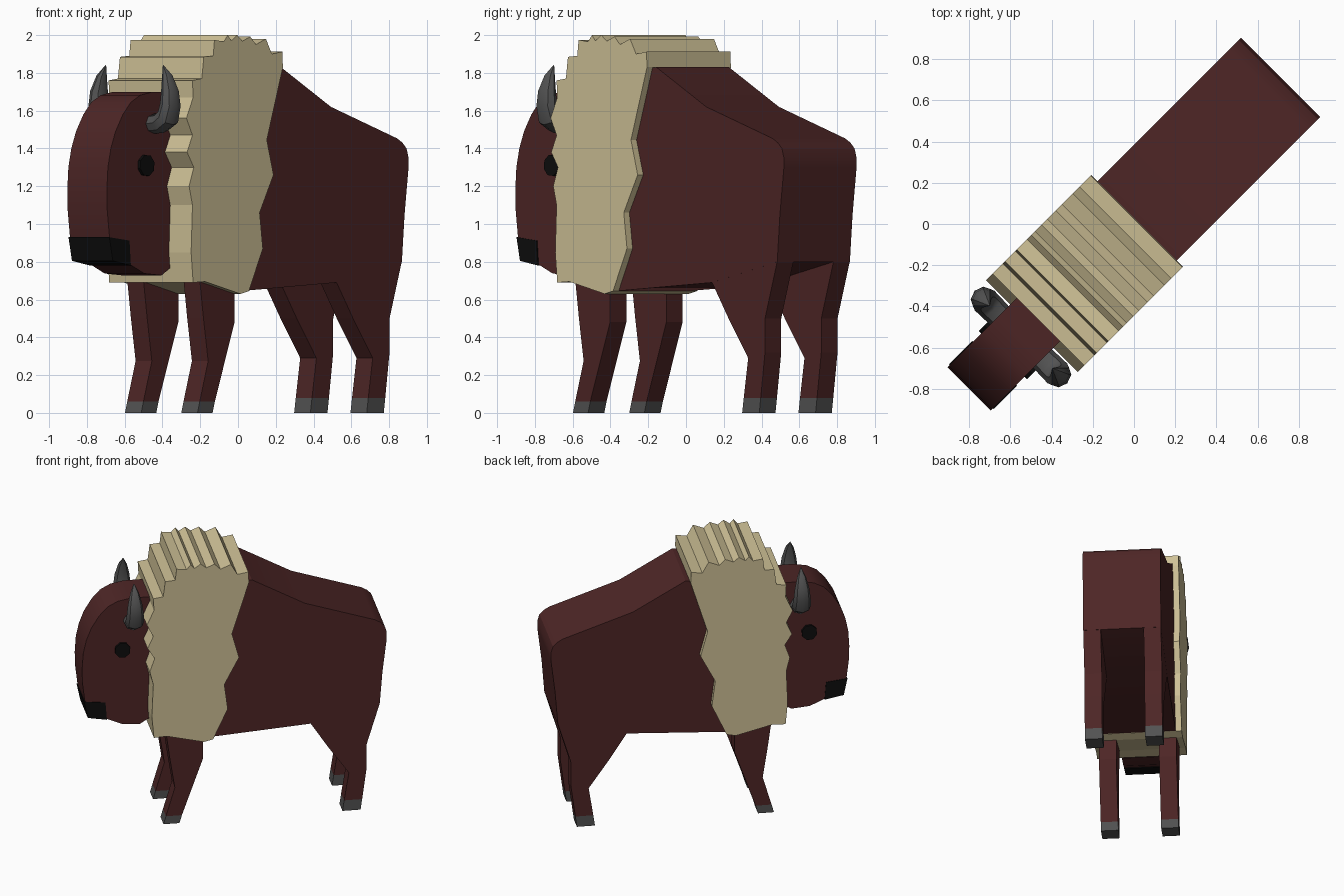
import bpy, bmesh, math
from mathutils import Matrix

# The animal is modelled facing -Y, then turned so the head points to (-x, -y)
TURN = Matrix.Rotation(math.radians(-45), 4, 'Z')


def material(name, rgb):
    m = bpy.data.materials.new(name)
    m.diffuse_color = (*rgb, 1)
    return m


BROWN = material("dark brown hide", (0.075, 0.019, 0.019))
CREAM = material("cream mane", (0.63, 0.54, 0.31))
GREY = material("horn grey", (0.085, 0.085, 0.085))
BLACK = material("black", (0.004, 0.004, 0.004))


def finish(name, bm, mat, smooth=None):
    bmesh.ops.recalc_face_normals(bm, faces=bm.faces[:])
    bm.transform(TURN)
    me = bpy.data.meshes.new(name)
    bm.to_mesh(me)
    bm.free()
    me.materials.append(mat)
    ob = bpy.data.objects.new(name, me)
    bpy.context.collection.objects.link(ob)
    if smooth:
        bpy.ops.object.select_all(action='DESELECT')
        ob.select_set(True)
        bpy.context.view_layer.objects.active = ob
        bpy.ops.object.shade_smooth_by_angle(angle=math.radians(smooth))
    return ob


def prism(name, profile, x0, x1, mat, smooth=None):
    """Extrude a side profile of (y, z) points from x0 to x1."""
    bm = bmesh.new()
    face = bm.faces.new([bm.verts.new((x0, y, z)) for y, z in profile])
    ext = bmesh.ops.extrude_face_region(bm, geom=[face])
    for v in ext['geom']:
        if isinstance(v, bmesh.types.BMVert):
            v.co.x = x1
    finish(name, bm, mat, smooth)


def horn(name, side):
    """Loft eight-sided rings along a curved path (x, z, radius, tilt)."""
    path = [(0.13, 1.53, 0.052, 0), (0.20, 1.535, 0.055, 15), (0.25, 1.565, 0.056, 45),
            (0.268, 1.63, 0.05, 80), (0.265, 1.70, 0.043, 100), (0.245, 1.78, 0.026, 112),
            (0.215, 1.84, 0.002, 115)]
    bm = bmesh.new()
    rings = []
    for x, z, r, tilt in path:
        t = math.radians(tilt)
        ring = []
        for i in range(8):
            p = math.tau * i / 8
            c, s = r * math.cos(p), r * 1.2 * math.sin(p)
            ring.append(bm.verts.new((side * (x - c * math.sin(t)), -0.775 + s, z + c * math.cos(t))))
        rings.append(ring)
    for a, b in zip(rings, rings[1:]):
        for i in range(8):
            j = (i + 1) % 8
            bm.faces.new((a[i], a[j], b[j], b[i]))
    bm.faces.new(rings[0])
    bm.faces.new(rings[-1])
    finish(name, bm, GREY, 40)


# Body with sloping back and rounded rump
prism("body", [(-0.50, 0.70), (-0.25, 0.645), (0.467, 0.69), (0.955, 0.80), (0.975, 1.05),
               (1.005, 1.30), (1.005, 1.35), (0.99, 1.40), (0.96, 1.43), (0.92, 1.453),
               (0.424, 1.62), (0.05, 1.83), (-0.50, 1.80)], -0.272, 0.272, BROWN, 25)

# Shaggy mane with jagged outline
prism("mane", [(0.022, 1.83), (-0.098, 1.445), (-0.048, 1.26), (-0.152, 1.06), (-0.128, 0.87),
               (-0.232, 0.645), (-0.296, 0.63), (-0.56, 0.695), (-0.65, 0.69), (-0.665, 0.85),
               (-0.655, 1.10), (-0.68, 1.20), (-0.645, 1.30), (-0.695, 1.38), (-0.655, 1.47),
               (-0.70, 1.56), (-0.65, 1.67), (-0.655, 1.76), (-0.585, 1.77), (-0.57, 1.885),
               (-0.50, 1.89), (-0.49, 1.975), (-0.42, 1.965), (-0.39, 2.0), (-0.365, 1.97),
               (-0.32, 2.0), (-0.28, 1.968), (-0.222, 1.992), (-0.18, 1.95), (-0.105, 1.98),
               (-0.06, 1.90), (0.018, 1.912)], -0.314, 0.314, CREAM)

# Head with rounded forehead, and black muzzle plate wrapped over the nose
prism("head", [(-0.55, 0.78), (-0.66, 0.765), (-0.72, 0.728), (-0.85, 0.738), (-0.955, 0.785),
               (-1.085, 0.81), (-1.11, 0.93), (-1.128, 1.08), (-1.13, 1.18), (-1.122, 1.30),
               (-1.10, 1.40), (-1.065, 1.49), (-1.01, 1.58), (-0.95, 1.645), (-0.88, 1.682),
               (-0.785, 1.70), (-0.55, 1.70)], -0.148, 0.148, BROWN, 25)
prism("muzzle", [(-0.955, 0.78), (-1.09, 0.805), (-1.116, 0.93), (-0.965, 0.912)],
      -0.153, 0.153, BLACK)

# Paired parts: eyes, horns, legs and hooves
for side, tag in ((-1, "left"), (1, "right")):
    eye = [(-0.845 + 0.056 * math.cos(math.tau * i / 8 + 0.3),
            1.31 + 0.058 * math.sin(math.tau * i / 8 + 0.3)) for i in range(8)]
    prism(f"{tag}_eye", eye, side * 0.14, side * 0.166, BLACK)
    horn(f"{tag}_horn", side)
    inner, outer = side * 0.15, side * 0.2715
    prism(f"{tag}_front_leg", [(-0.558, 0.06), (-0.495, 0.275), (-0.53, 0.50), (-0.56, 0.72),
                               (-0.297, 0.72), (-0.297, 0.48), (-0.445, 0.06)],
          inner, outer, BROWN)
    prism(f"{tag}_front_hoof", [(-0.575, 0), (-0.558, 0.06), (-0.445, 0.06), (-0.462, 0)],
          inner, outer, GREY)
    prism(f"{tag}_hind_leg", [(0.704, 0.08), (0.737, 0.29), (0.59, 0.50), (0.467, 0.69),
                              (0.50, 0.84), (0.955, 0.84), (0.954, 0.80), (0.863, 0.50),
                              (0.863, 0.32), (0.831, 0.08)], inner, outer, BROWN)
    prism(f"{tag}_hind_hoof", [(0.692, 0), (0.704, 0.08), (0.831, 0.08), (0.82, 0)],
          inner, outer, GREY)
